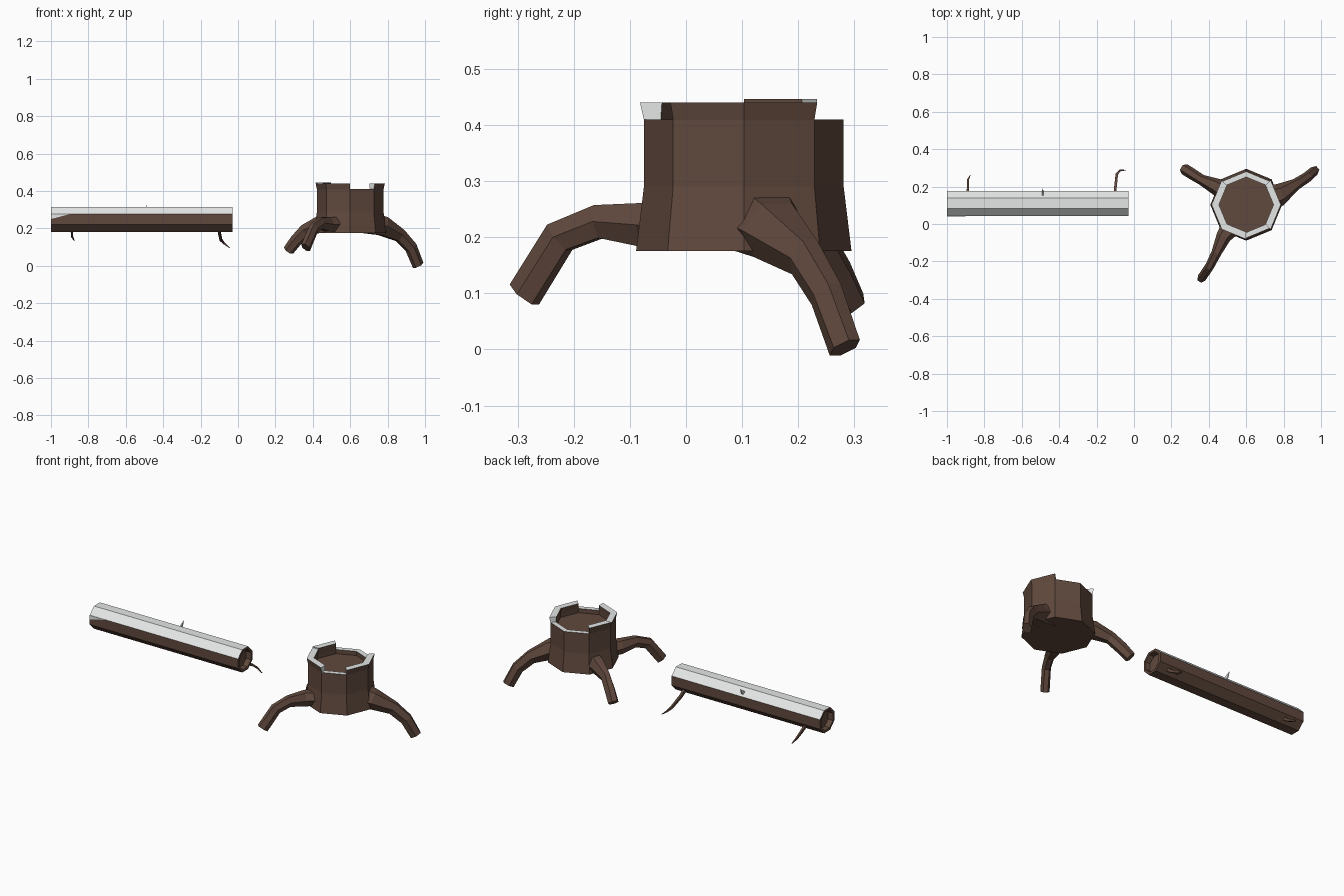
import bpy, bmesh, math
from mathutils import Vector

if "Cube" in bpy.data.objects:
    bpy.data.objects.remove(bpy.data.objects["Cube"])


def material(name, rgb):
    m = bpy.data.materials.new(name)
    m.diffuse_color = (*rgb, 1)
    m.use_nodes = True
    m.node_tree.nodes["Principled BSDF"].inputs["Base Color"].default_value = m.diffuse_color
    return m


BARK = material("brown bark", (0.118, 0.066, 0.047))
SNOW = material("pale snow", (0.78, 0.80, 0.80))


def finish(name, bm, rule=None):
    """Turn a bmesh into an object; rule(face) is True where snow lies."""
    bmesh.ops.recalc_face_normals(bm, faces=bm.faces)
    bm.normal_update()
    if rule:
        for f in bm.faces:
            f.material_index = int(rule(f))
    me = bpy.data.meshes.new(name)
    bm.to_mesh(me)
    bm.free()
    me.materials.append(BARK)
    me.materials.append(SNOW)
    ob = bpy.data.objects.new(name, me)
    bpy.context.collection.objects.link(ob)
    return ob


def skin(rings):
    """Join equal-sized rings of points with quads and cap both ends."""
    bm = bmesh.new()
    vs = [[bm.verts.new(p) for p in r] for r in rings]
    n = len(vs[0])
    for a, b in zip(vs, vs[1:]):
        for i in range(n):
            j = (i + 1) % n
            bm.faces.new((a[i], a[j], b[j], b[i]))
    bm.faces.new(vs[0][::-1])
    bm.faces.new(vs[-1])
    return bm


def limb(name, path, sides, rule=None):
    """Tapered bent limb; path holds (x, y, z, half width, half height)."""
    pts = [Vector(p[:3]) for p in path]
    rings = []
    for k, p in enumerate(path):
        t = (pts[min(k + 1, len(pts) - 1)] - pts[max(k - 1, 0)]).normalized()
        side = t.cross(Vector((0, 0, 1))).normalized()
        up = side.cross(t)
        ring = []
        for i in range(sides):
            a = math.tau * (i + 0.5) / sides
            ring.append(pts[k] + side * math.sin(a) * p[3] + up * math.cos(a) * p[4])
        rings.append(ring)
    return finish(name, skin(rings), rule)


# Stump: eight-sided body with a shallow hollow and a snowy rim
CX, CY = 0.6, 0.103


def corner(i, r, z):
    a = math.tau * i / 8
    return Vector((CX + r * math.cos(a), CY + r * math.sin(a), z))


profile = [(0.192, 0.175), (0.178, 0.29), (0.178, 0.41), (0.148, 0.41), (0.148, 0.385)]
finish("stump", skin([[corner(i, r, z) for i in range(8)] for r, z in profile]),
       lambda f: f.normal.z > 0.9 and f.calc_center_median().z > 0.40)

# Raised pieces of the broken rim
for n, (a, b, top) in enumerate([(7, 9, 0.44), (3, 4, 0.446), (4, 6, 0.44)]):
    rings = [[corner(i, 0.178, 0.409), corner(i, 0.185, top),
              corner(i, 0.146, top), corner(i, 0.148, 0.409)] for i in range(a, b + 1)]
    ends = [corner(a, 0.165, 0), corner(b, 0.165, 0)]

    def snowy(f, ends=ends):
        c = f.calc_center_median()
        return f.normal.z > 0.8 or (abs(f.normal.z) < 0.05 and
                                    any((c.xy - e.xy).length < 0.01 for e in ends))
    finish(f"rim_piece_{n + 1}", skin(rings), snowy)

# Roots
limb("right_root", [(0.68, 0.13, 0.235, 0.085, 0.07), (0.775, 0.155, 0.212, 0.06, 0.058),
                    (0.865, 0.212, 0.163, 0.031, 0.04), (0.925, 0.25, 0.098, 0.028, 0.036),
                    (0.963, 0.283, 0.003, 0.026, 0.034)], 6)
limb("back_left_root", [(0.50, 0.165, 0.225, 0.055, 0.055), (0.44, 0.20, 0.222, 0.045, 0.05),
                        (0.36, 0.237, 0.19, 0.028, 0.036), (0.31, 0.268, 0.135, 0.03, 0.034),
                        (0.27, 0.293, 0.082, 0.03, 0.03)], 6)
limb("front_left_root", [(0.53, 0.0, 0.22, 0.06, 0.045), (0.478, -0.07, 0.222, 0.04, 0.045),
                         (0.44, -0.155, 0.228, 0.027, 0.034), (0.405, -0.225, 0.2, 0.024, 0.034),
                         (0.362, -0.288, 0.098, 0.024, 0.034)], 6)

# Log: eight-sided, recessed ends, snow on the three upper sides
LY, LZ, R = 0.11, 0.248, 0.0725
log_rings = []
for x, r in [(-0.97, 0.055), (-1, 0.058), (-1, R), (-0.03, R), (-0.03, 0.058), (-0.06, 0.055)]:
    log_rings.append([Vector((x, LY + r * math.cos(math.tau * (i + 0.5) / 8),
                              LZ + r * math.sin(math.tau * (i + 0.5) / 8))) for i in range(8)])
finish("log", skin(log_rings),
       lambda f: f.normal.z > 0.5 and f.calc_center_median().z > LZ + 0.04
       and abs(f.normal.x) < 0.1)

# Snow hanging over the log's front left corner
tri = [(-1, 0.276), (-1, 0.25), (-0.9, 0.276)]
finish("snow_corner", skin([[Vector((x, y, z)) for x, z in tri] for y in (0.0425, 0.0405)]),
       lambda f: True)

# Twigs and a snowy nub on the log
limb("right_twig", [(-0.1, 0.155, 0.205, 0.011, 0.014), (-0.1, 0.19, 0.18, 0.010, 0.011),
                    (-0.092, 0.265, 0.14, 0.009, 0.009), (-0.075, 0.286, 0.12, 0.006, 0.006),
                    (-0.043, 0.288, 0.095, 0.002, 0.002)], 4)
limb("left_twig", [(-0.89, 0.155, 0.205, 0.010, 0.013), (-0.888, 0.19, 0.18, 0.008, 0.010),
                   (-0.888, 0.235, 0.158, 0.007, 0.007), (-0.875, 0.262, 0.134, 0.002, 0.002)], 4)
limb("snowy_nub", [(-0.488, 0.145, 0.28, 0.008, 0.016), (-0.488, 0.17, 0.3, 0.006, 0.012),
                   (-0.488, 0.19, 0.324, 0.001, 0.001)], 4, lambda f: True)
